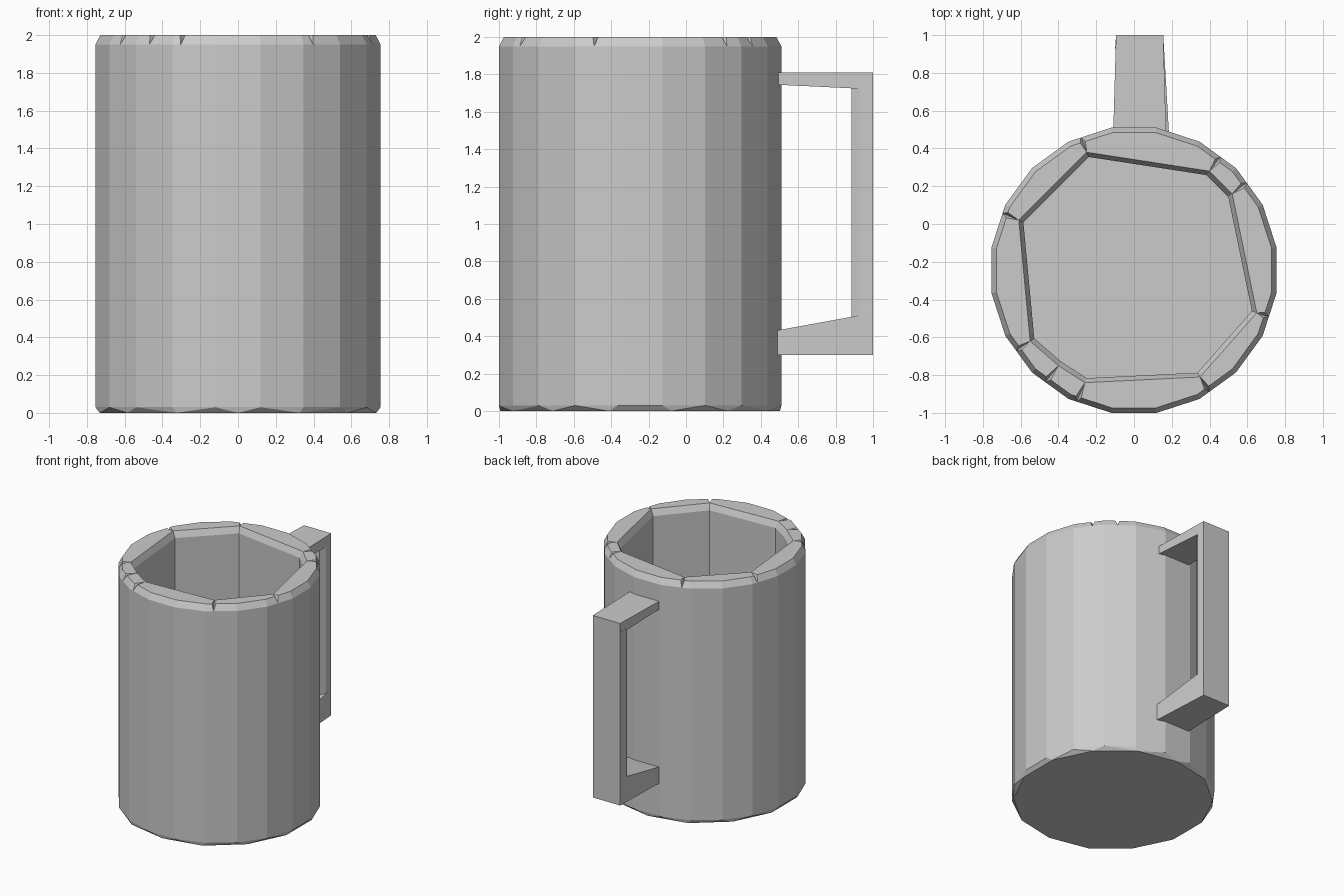
import bpy, bmesh
from math import sin, cos, tan, pi, atan2
from mathutils import Vector

cube = bpy.data.objects.get("Cube")
if cube:
    bpy.data.objects.remove(cube, do_unlink=True)

grey = bpy.data.materials.new("plain_grey")
grey.use_nodes = True
colour = (0.6, 0.6, 0.6, 1)
grey.diffuse_color = colour
grey.node_tree.nodes["Principled BSDF"].inputs["Base Color"].default_value = colour

CENTRE = Vector((0, -0.245))
APOTHEM, SIDES = 0.755, 20
STEP = 2 * pi / SIDES


def hull(name, points):
    """Flat-faced convex block around a set of points."""
    bm = bmesh.new()
    for p in points:
        bm.verts.new(p)
    result = bmesh.ops.convex_hull(bm, input=bm.verts)
    loose = [v for v in result["geom_interior"] if isinstance(v, bmesh.types.BMVert)]
    bmesh.ops.delete(bm, geom=loose, context="VERTS")
    bmesh.ops.dissolve_limit(bm, angle_limit=0.005, verts=bm.verts, edges=bm.edges)
    bmesh.ops.recalc_face_normals(bm, faces=bm.faces)
    mesh = bpy.data.meshes.new(name)
    bm.to_mesh(mesh)
    bm.free()
    mesh.materials.append(grey)
    obj = bpy.data.objects.new(name, mesh)
    bpy.context.collection.objects.link(obj)
    return obj


def rim_point(angle, z, scale=1.0):
    """Point on the faceted outer outline, whose flats face the axes."""
    off = angle - round(angle / STEP) * STEP
    r = APOTHEM / cos(off) * scale
    return (CENTRE.x + r * cos(angle), CENTRE.y + r * sin(angle), z)


def arc(start, end, z, scale=1.0):
    """Outer outline between two angles, with every corner in between."""
    corners = [(i + 0.5) * STEP for i in range(-SIDES, 2 * SIDES)]
    angles = [start] + [a for a in corners if start < a < end] + [end]
    return [rim_point(a, z, scale) for a in angles]


# Base disc, with a coarser outline underneath
base = arc(0, 2 * pi, 0.03) + arc(0, 2 * pi, 0.3)
base += [rim_point(2 * pi * i / 14 + pi / 2, 0, 0.99) for i in range(14)]
hull("base", base)

# Wall sections: straight inside, round outside, chamfered at the rim
inner = [(0.40, 0.28), (-0.25, 0.38), (-0.61, 0.02), (-0.55, -0.62),
         (-0.40, -0.75), (-0.26, -0.84), (0.35, -0.81), (0.65, -0.47), (0.52, 0.16)]
inner = [Vector(p) - CENTRE for p in inner]
GAP = 0.02
for i, a in enumerate(inner):
    b = inner[(i + 1) % len(inner)]
    start, end = atan2(a.y, a.x), atan2(b.y, b.x)
    if end < start:
        end += 2 * pi
    points = arc(start, end, 0.28) + arc(start, end, 1.95)
    points += arc(start + GAP, end - GAP, 2.0, 0.965)
    for z, scale in ((0.28, 0.96), (1.95, 0.96), (2.0, 1.0)):
        for corner in (a, b):
            p = CENTRE + corner * scale
            points.append((p.x, p.y, z))
    hull(f"wall_section_{i + 1}", points)


def bar(name, profile, x_near, x_far):
    """Handle bar from a side profile; width changes from wall to outside."""
    points = []
    for y, z in profile:
        t = (y - 0.48) / 0.52
        for n, f in zip(x_near, x_far):
            points.append((n + (f - n) * t, y, z))
    hull(name, points)


# Handle
bar("handle_top", [(0.48, 1.81), (1.0, 1.81), (1.0, 1.72), (0.48, 1.745)],
    (-0.11, 0.17), (-0.095, 0.155))
bar("handle_bottom", [(0.48, 0.3), (1.0, 0.3), (1.0, 0.51), (0.92, 0.51), (0.48, 0.43)],
    (-0.11, 0.185), (-0.095, 0.155))
grip = [(-0.095, 1.0), (0.155, 1.0), (0.157, 0.93), (0.13, 0.885), (-0.08, 0.885), (-0.1, 0.93)]
hull("handle_grip", [(x, y, z) for x, y in grip for z in (0.48, 1.74)])
